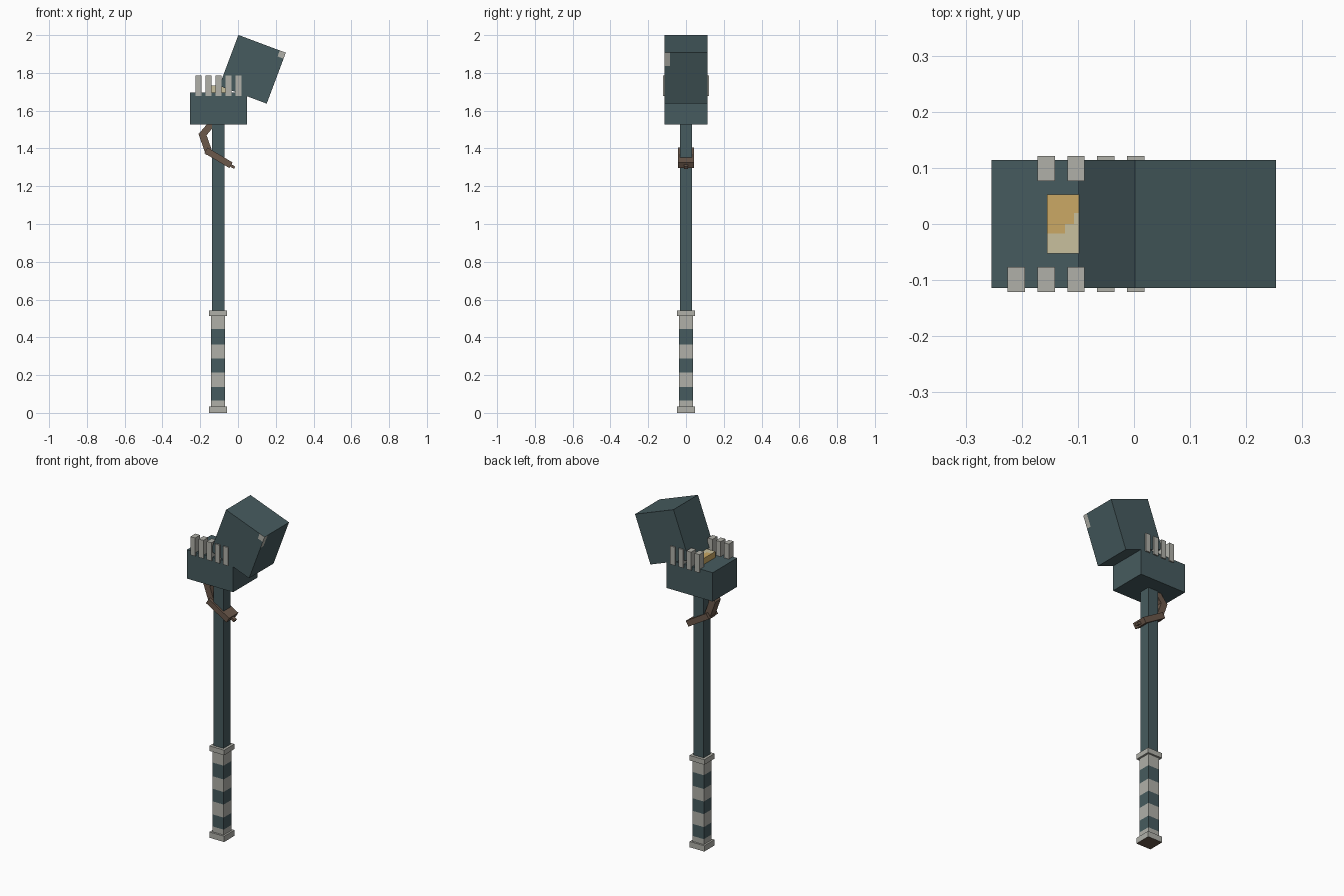
import bpy, bmesh, math
from mathutils import Vector, Matrix

cube = bpy.data.objects.get("Cube")
if cube:
    bpy.data.objects.remove(cube, do_unlink=True)


def material(name, rgb):
    m = bpy.data.materials.new(name)
    m.use_nodes = True
    m.diffuse_color = (*rgb, 1)
    m.node_tree.nodes["Principled BSDF"].inputs["Base Color"].default_value = (*rgb, 1)
    return m


teal = material("dark teal", (0.062, 0.105, 0.114))
bone = material("bone grey", (0.434, 0.434, 0.395))
brown = material("leather brown", (0.147, 0.098, 0.070))
gold = material("gold", (0.597, 0.397, 0.130))
cream = material("cream", (0.584, 0.527, 0.337))


def box(name, centre, half, mats, tilt=0, cuts=(), rule=None):
    """Box turned about y; cuts are (axis, local offset), rule picks a colour per face."""
    bm = bmesh.new()
    bmesh.ops.create_cube(bm, size=2)
    bmesh.ops.scale(bm, vec=half, verts=bm.verts)
    for axis, offset in cuts:
        normal = Vector((0, 0, 0))
        normal[axis] = 1
        bmesh.ops.bisect_plane(bm, geom=bm.verts[:] + bm.edges[:] + bm.faces[:],
                               plane_co=normal * offset, plane_no=normal)
    bm.normal_update()
    if rule:
        for f in bm.faces:
            f.material_index = int(rule(f.calc_center_median(), f.normal))
    mesh = bpy.data.meshes.new(name)
    bm.to_mesh(mesh)
    bm.free()
    for m in mats:
        mesh.materials.append(m)
    obj = bpy.data.objects.new(name, mesh)
    obj.matrix_world = Matrix.Translation(centre) @ Matrix.Rotation(tilt, 4, 'Y')
    bpy.context.collection.objects.link(obj)
    return obj


def bar(name, start, end, thick, width, mat):
    """Straight bar between two (x, z) points."""
    dx, dz = end[0] - start[0], end[1] - start[1]
    mid = ((start[0] + end[0]) / 2, 0, (start[1] + end[1]) / 2)
    box(name, mid, (math.hypot(dx, dz) / 2, width / 2, thick / 2), [mat], -math.atan2(dz, dx))


AXIS = -0.105

# Shaft and striped grip
box("shaft", (AXIS, 0, 1.03), (0.033, 0.032, 0.5), [teal])
stripes = [(0.066, 0.137), (0.214, 0.288), (0.362, 0.443)]
GRIP_Z = 0.275
box("grip", (AXIS, 0, GRIP_Z), (0.037, 0.037, 0.25), [bone, teal],
    cuts=[(2, z - GRIP_Z) for pair in stripes for z in pair],
    rule=lambda c, n: any(a < c.z + GRIP_Z < b for a, b in stripes))

# Grip collars, the lower one with a leather base
box("upper_collar", (AXIS, 0, 0.527), (0.048, 0.048, 0.015), [bone])
box("pommel", (AXIS, 0, 0.017), (0.048, 0.048, 0.017), [bone, brown],
    rule=lambda c, n: n.z < -0.5)

# Lower jaw of the head
box("lower_jaw", (-0.103, 0, 1.612), (0.151, 0.114, 0.085), [teal])

# Tilted upper head with a chipped front corner
box("upper_head", (0.077, 0, 1.819), (0.134, 0.114, 0.144), [teal, bone],
    tilt=math.radians(20.5),
    cuts=[(0, 0.1), (1, -0.085), (2, 0.069), (2, 0.11)],
    rule=lambda c, n: (n.x > 0.5 and c.y < -0.085 and c.z > 0.069)
    or (n.y < -0.5 and c.x > 0.1 and c.z > 0.11))

# Teeth along both sides; the back row lacks the outermost one
for side, row, first in ((-1, "front", 0), (1, "back", 1)):
    for i in range(first, 5):
        box(f"{row}_tooth_{i + 1}", (-0.21 + 0.0533 * i, side * 0.099, 1.731),
            (0.0155, 0.0225, 0.054), [bone])

# Tongue block, gold towards the back with a stepped edge
box("tongue", (-0.095, 0, 1.705), (0.06, 0.053, 0.028), [gold, cream],
    cuts=[(0, -0.028), (0, -0.012), (1, -0.017), (1, 0.0), (1, 0.02)],
    rule=lambda c, n: n.y < -0.5 or
    (n.y < 0.5 and c.y < (-0.017 if c.x < -0.028 else 0 if c.x < -0.012 else 0.02)
     and n.x > -0.5))

# Bent leather strap and its catch
bar("strap_top", (-0.135, 1.535), (-0.192, 1.468), 0.036, 0.05, brown)
bar("strap_middle", (-0.192, 1.485), (-0.152, 1.372), 0.038, 0.05, brown)
bar("strap_loop", (-0.17, 1.39), (-0.037, 1.311), 0.034, 0.086, brown)
bar("strap_catch", (-0.045, 1.314), (-0.018, 1.298), 0.014, 0.022, brown)
